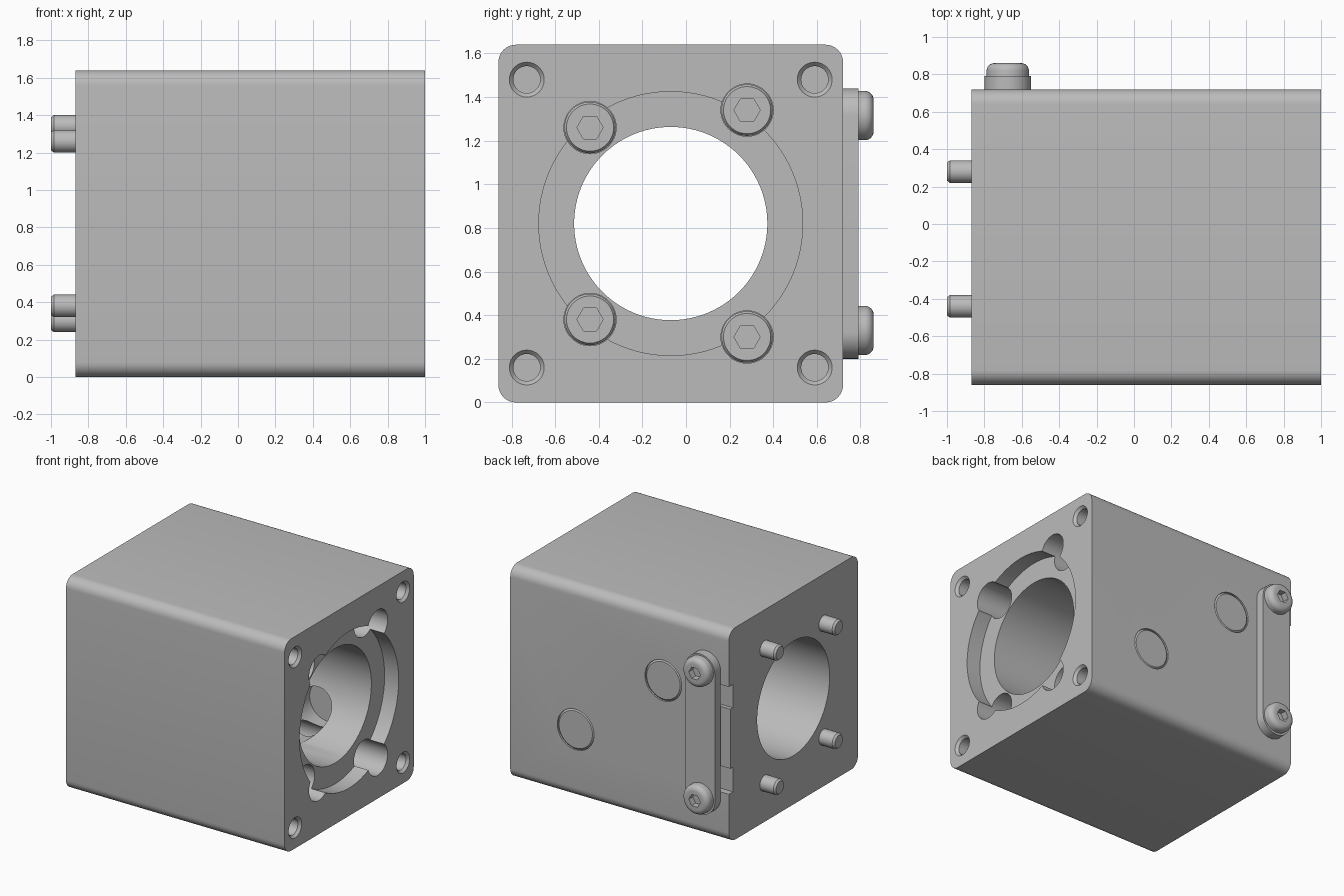
import bpy
import bmesh
import math

cube = bpy.data.objects.get("Cube")
if cube:
    bpy.data.objects.remove(cube, do_unlink=True)

grey = bpy.data.materials.new("plain grey")
grey.use_nodes = True
COLOUR = (0.5, 0.5, 0.5, 1)
grey.diffuse_color = COLOUR
grey.node_tree.nodes["Principled BSDF"].inputs["Base Color"].default_value = COLOUR


def finish(name, bm):
    bmesh.ops.recalc_face_normals(bm, faces=bm.faces)
    mesh = bpy.data.meshes.new(name)
    bm.to_mesh(mesh)
    bm.free()
    mesh.materials.append(grey)
    obj = bpy.data.objects.new(name, mesh)
    bpy.context.collection.objects.link(obj)
    return obj


def turned(name, profile, axis, a, b, sides=48):
    """Capped turned solid; profile is (position along axis, radius).
    Along X the centre is (y, z) = (a, b); along Y it is (x, z)."""
    bm = bmesh.new()
    rings = []
    for h, r in profile:
        ring = []
        for i in range(sides):
            t = math.tau * i / sides
            u, v = a + r * math.cos(t), b + r * math.sin(t)
            ring.append(bm.verts.new((h, u, v) if axis == "X" else (u, h, v)))
        rings.append(ring)
    for low, high in zip(rings, rings[1:]):
        for i in range(sides):
            j = (i + 1) % sides
            bm.faces.new((low[i], low[j], high[j], high[i]))
    bm.faces.new(rings[0])
    bm.faces.new(rings[-1])
    return finish(name, bm)


def box(name, lo, hi):
    bm = bmesh.new()
    bmesh.ops.create_cube(bm, size=1)
    for v in bm.verts:
        v.co = [l + (c + 0.5) * (h - l) for c, l, h in zip(v.co, lo, hi)]
    return finish(name, bm)


def cut(obj, cutter):
    mod = obj.modifiers.new("cut", "BOOLEAN")
    mod.operation = "DIFFERENCE"
    mod.solver = "EXACT"
    mod.object = cutter
    bpy.context.view_layer.objects.active = obj
    bpy.ops.object.modifier_apply(modifier=mod.name)
    bpy.data.objects.remove(cutter, do_unlink=True)


def smooth(obj):
    bpy.ops.object.select_all(action="DESELECT")
    obj.select_set(True)
    bpy.context.view_layer.objects.active = obj
    bpy.ops.object.shade_smooth_by_angle(angle=math.radians(30))


LEFT, RIGHT = -0.87, 1.0
BACK = 0.72
BORE = (-0.07, 0.82)
SCREWS = [(-0.44, 1.26), (0.28, 1.34), (-0.44, 0.38), (0.28, 0.30)]
PORTS = [(0.44, 0.53), (-0.31, 1.11)]
SEAT = -0.15

# Block with four rounded long edges
body = box("body", (LEFT, -0.86, 0), (RIGHT, BACK, 1.64))
bm = bmesh.new()
bm.from_mesh(body.data)
long_edges = [e for e in bm.edges if abs(e.verts[0].co.x - e.verts[1].co.x) > 1]
bmesh.ops.bevel(bm, geom=long_edges, offset=0.08, segments=8, profile=0.5, affect="EDGES")
bm.to_mesh(body.data)
bm.free()

# Through bore with a wide shallow step on the right end
cut(body, turned("bore_cutter", [(-1.2, 0.443), (1.2, 0.443)], "X", *BORE, sides=96))
cut(body, turned("step_cutter", [(0.88, 0.605), (1.2, 0.605)], "X", *BORE, sides=96))

# Deep screw pockets
for y, z in SCREWS:
    cut(body, turned("pocket_cutter", [(SEAT, 0.12), (1.2, 0.12)], "X", y, z))

# Countersunk blind holes in the corners
for y in (-0.73, 0.59):
    for z in (0.16, 1.48):
        cut(body, turned("corner_cutter", [(0.6, 0.062), (0.98, 0.062),
                                           (RIGHT, 0.08), (1.1, 0.08)], "X", y, z, 32))

# Side ports from the back into the bore
for x, z in PORTS:
    cut(body, turned("port_cutter", [(0, 0.157), (0.9, 0.157)], "Y", x, z))

# Stepped slot under the clamp plate, open to the left end
for z0, z1, depth in ((0.38, 0.57, 0.05), (0.57, 1.03, 0.02), (1.03, 1.21, 0.05)):
    cut(body, box("slot_cutter", (-1, BACK - depth, z0), (-0.7, 0.8, z1)))
smooth(body)

# Plugs with a fine chamfer close the ports
for x, z in PORTS:
    smooth(turned("port_plug", [(0.47, 0.156), (BACK - 0.012, 0.156),
                                (BACK - 0.001, 0.143)], "Y", x, z))

# Long socket screws whose tips stand out of the left end
for y, z in SCREWS:
    screw = turned("long_screw", [(-1, 0.048), (-0.985, 0.06), (SEAT, 0.06), (SEAT, 0.118),
                                  (SEAT + 0.12, 0.118), (SEAT + 0.135, 0.108)], "X", y, z)
    cut(screw, turned("hex_cutter", [(SEAT + 0.06, 0.06), (SEAT + 0.2, 0.06)], "X", y, z, 6))
    smooth(screw)

# Round-ended clamp plate on the back
PLATE_X, LOW, HIGH, R = -0.675, 0.325, 1.315, 0.125
bm = bmesh.new()
outline = []
for i in range(50):
    t = math.pi * (i if i < 25 else i - 1) / 24
    centre = HIGH if i < 25 else LOW
    outline.append(bm.verts.new((PLATE_X + R * math.cos(t), BACK, centre + R * math.sin(t))))
face = bm.faces.new(outline)
top = bmesh.ops.extrude_face_region(bm, geom=[face])["geom"]
bmesh.ops.translate(bm, vec=(0, 0.07, 0),
                    verts=[g for g in top if isinstance(g, bmesh.types.BMVert)])
smooth(finish("clamp_plate", bm))

# Button-head screws holding the plate
for z in (LOW + 0.005, HIGH):
    dome = [(0.82 + 0.04 * math.sin(t), 0.073 + 0.04 * math.cos(t))
            for t in (math.pi * k / 12 for k in range(7))]
    button = turned("button_screw", [(0.74, 0.113)] + dome, "Y", PLATE_X, z)
    cut(button, turned("hex_cutter", [(0.81, 0.05), (0.9, 0.05)], "Y", PLATE_X, z, 6))
    smooth(button)
